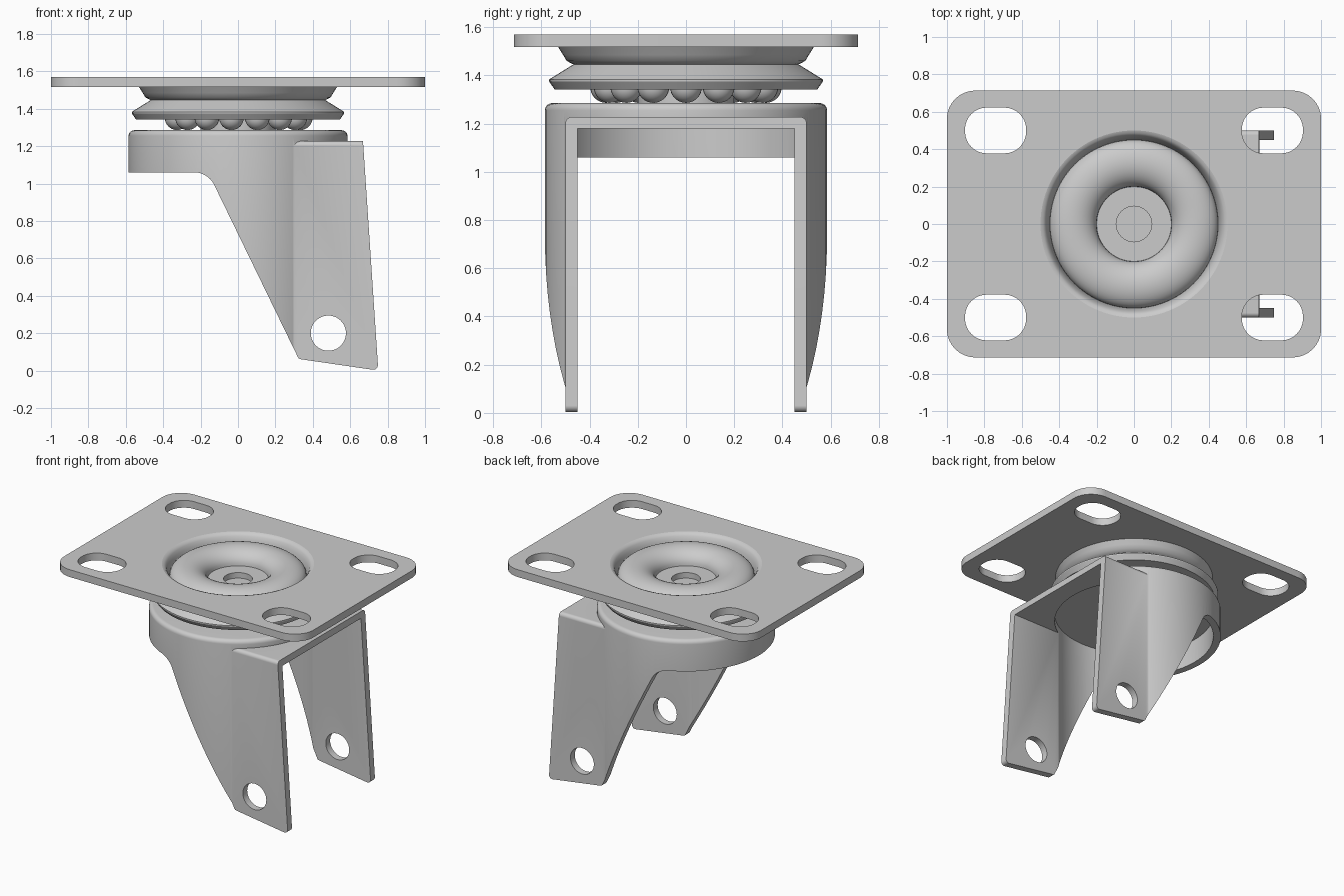
import bpy, bmesh, math
from mathutils import Vector

cube = bpy.data.objects.get("Cube")
if cube:
    bpy.data.objects.remove(cube, do_unlink=True)

steel = bpy.data.materials.new("steel_grey")
steel.use_nodes = True
GREY = (0.6, 0.6, 0.6, 1)
steel.diffuse_color = GREY
steel.node_tree.nodes["Principled BSDF"].inputs["Base Color"].default_value = GREY


def make_object(name, bm):
    bmesh.ops.remove_doubles(bm, verts=bm.verts, dist=1e-5)
    bmesh.ops.recalc_face_normals(bm, faces=bm.faces)
    mesh = bpy.data.meshes.new(name)
    bm.to_mesh(mesh)
    bm.free()
    mesh.materials.append(steel)
    obj = bpy.data.objects.new(name, mesh)
    bpy.context.collection.objects.link(obj)
    return obj


def rounded(corners, steps=10):
    """Fillet a polygon given as (u, v, radius) corners."""
    out = []
    for i, (u, v, r) in enumerate(corners):
        p = Vector((u, v))
        if r == 0:
            out.append(p)
            continue
        a = (Vector(corners[i - 1][:2]) - p).normalized()
        b = (Vector(corners[(i + 1) % len(corners)][:2]) - p).normalized()
        half = a.angle(b) / 2
        c = p + (a + b).normalized() * r / math.sin(half)
        t = r / math.tan(half)
        s, e = (p + a * t - c).normalized(), (p + b * t - c).normalized()
        for k in range(steps + 1):
            out.append(c + s.lerp(e, k / steps).normalized() * r)
    return out


def rect(cx, cy, hx, hy, r=0):
    return rounded([(cx + sx * hx, cy + sy * hy, r)
                    for sx, sy in ((-1, -1), (1, -1), (1, 1), (-1, 1))])


def prism(name, pts, axis, lo, hi):
    """Extrude a 2D outline along an axis."""
    place = {"x": lambda u, v, w: (w, u, v),
             "y": lambda u, v, w: (u, w, v),
             "z": lambda u, v, w: (u, v, w)}[axis]
    bm = bmesh.new()
    ends = [[bm.verts.new(place(p[0], p[1], w)) for p in pts] for w in (lo, hi)]
    for end in ends:
        bm.faces.new(end)
    n = len(pts)
    for i in range(n):
        j = (i + 1) % n
        bm.faces.new((ends[0][i], ends[0][j], ends[1][j], ends[1][i]))
    return make_object(name, bm)


def lathe(name, profile, steps=96):
    """Revolve (radius, z) points; profiles off the axis become rings."""
    bm = bmesh.new()
    vs = [bm.verts.new((r, 0, z)) for r, z in profile]
    edges = [bm.edges.new(pair) for pair in zip(vs, vs[1:])]
    if profile[0][0] > 0:
        edges.append(bm.edges.new((vs[-1], vs[0])))
    bmesh.ops.spin(bm, geom=vs + edges, cent=(0, 0, 0), axis=(0, 0, 1),
                   angle=math.tau, steps=steps, use_merge=True)
    return make_object(name, bm)


def cylinder(name, r, lo, hi):
    return lathe(name, [(0, lo), (r, lo), (r, hi), (0, hi)])


def circle(cx, cy, r, n=48):
    return [(cx + r * math.cos(math.tau * i / n), cy + r * math.sin(math.tau * i / n))
            for i in range(n)]


def boolean(obj, tool, operation):
    mod = obj.modifiers.new("cut", "BOOLEAN")
    mod.operation, mod.solver, mod.object = operation, "EXACT", tool
    bpy.context.view_layer.objects.active = obj
    bpy.ops.object.modifier_apply(modifier=mod.name)
    bpy.data.objects.remove(tool, do_unlink=True)


def smooth(obj, degrees=32):
    bpy.ops.object.select_all(action="DESELECT")
    obj.select_set(True)
    bpy.context.view_layer.objects.active = obj
    bpy.ops.object.shade_smooth_by_angle(angle=math.radians(degrees))


# Mounting plate with four slots and a central opening
plate = prism("mounting_plate", rect(0, 0, 1, 0.713, 0.15), "z", 1.517, 1.57)
for sx in (-1, 1):
    for sy in (-1, 1):
        slot = prism("slot", rect(sx * 0.74, sy * 0.5, 0.163, 0.122, 0.115), "z", 1.4, 1.7)
        boolean(plate, slot, "DIFFERENCE")
boolean(plate, cylinder("opening", 0.5, 1.4, 1.7), "DIFFERENCE")

# Pressed collar under the plate
collar = lathe("pressed_collar", [
    (0.5, 1.57), (0.485, 1.565), (0.472, 1.55), (0.462, 1.525), (0.45, 1.48),
    (0.45, 1.44), (0.47, 1.447), (0.495, 1.46), (0.51, 1.485), (0.53, 1.517), (0.5, 1.517)])

# Domed race: ring bulge around a sunken floor with a rivet recess
crest_r, crest_z = 0.33, 1.56
bulge = []
for i in range(17):
    a = math.pi * i / 16
    reach, drop = (0.13, 0.1) if i <= 8 else (0.12, 0.075)
    bulge.append((crest_r - reach * math.cos(a), crest_z - drop * (1 - math.sin(a))))
race = lathe("domed_race", [(0, 1.42), (0.095, 1.42), (0.095, 1.46)] + bulge +
             [(0.45, 1.4), (0.4, 1.37), (0, 1.37)])

# Flared dust shield
shield = lathe("dust_shield", [
    (0.46, 1.45), (0.568, 1.383), (0.568, 1.375), (0.545, 1.342), (0.4, 1.342), (0.4, 1.4)])

# Ball bearings and the pin they circle
for i in range(15):
    a = math.tau * i / 15
    bm = bmesh.new()
    bmesh.ops.create_uvsphere(bm, u_segments=24, v_segments=16, radius=0.066)
    bmesh.ops.translate(bm, verts=bm.verts,
                        vec=(0.333 * math.cos(a), 0.333 * math.sin(a), 1.352))
    smooth(make_object(f"bearing_ball_{i + 1}", bm))
pin = cylinder("king_pin", 0.2, 1.26, 1.4)

# Fork: round crown joined to a square yoke, hollowed, then trimmed in side outline
crown_edge = [(0.555 + 0.03 * math.sin(k * math.pi / 12),
               1.255 + 0.03 * math.cos(k * math.pi / 12)) for k in range(7)]
fork = lathe("fork", [(0, 1.285)] + crown_edge + [(0.585, -0.1), (0, -0.1)])
yoke = prism("yoke", rounded([(-0.5, -0.1, 0), (0.5, -0.1, 0),
                              (0.5, 1.227, 0.025), (-0.5, 1.227, 0.025)]), "x", 0.1, 0.8)
boolean(fork, yoke, "UNION")
boolean(fork, cylinder("crown_hollow", 0.535, -0.2, 1.235), "DIFFERENCE")
boolean(fork, prism("yoke_hollow", rect(0, 0.49, 0.45, 0.69), "x", 0.05, 0.9), "DIFFERENCE")
outline = rounded([(-0.7, 1.06, 0), (-0.16, 1.06, 0.12), (0.325, 0.062, 0.02),
                   (0.75, 0.0, 0.025), (0.668, 1.23, 0), (0.668, 1.4, 0), (-0.7, 1.4, 0)])
boolean(fork, prism("side_outline", outline, "y", -0.8, 0.8), "INTERSECT")
boolean(fork, prism("axle_hole", circle(0.483, 0.2, 0.094), "y", -0.8, 0.8), "DIFFERENCE")

for part in (plate, collar, race, shield, pin, fork):
    smooth(part)
